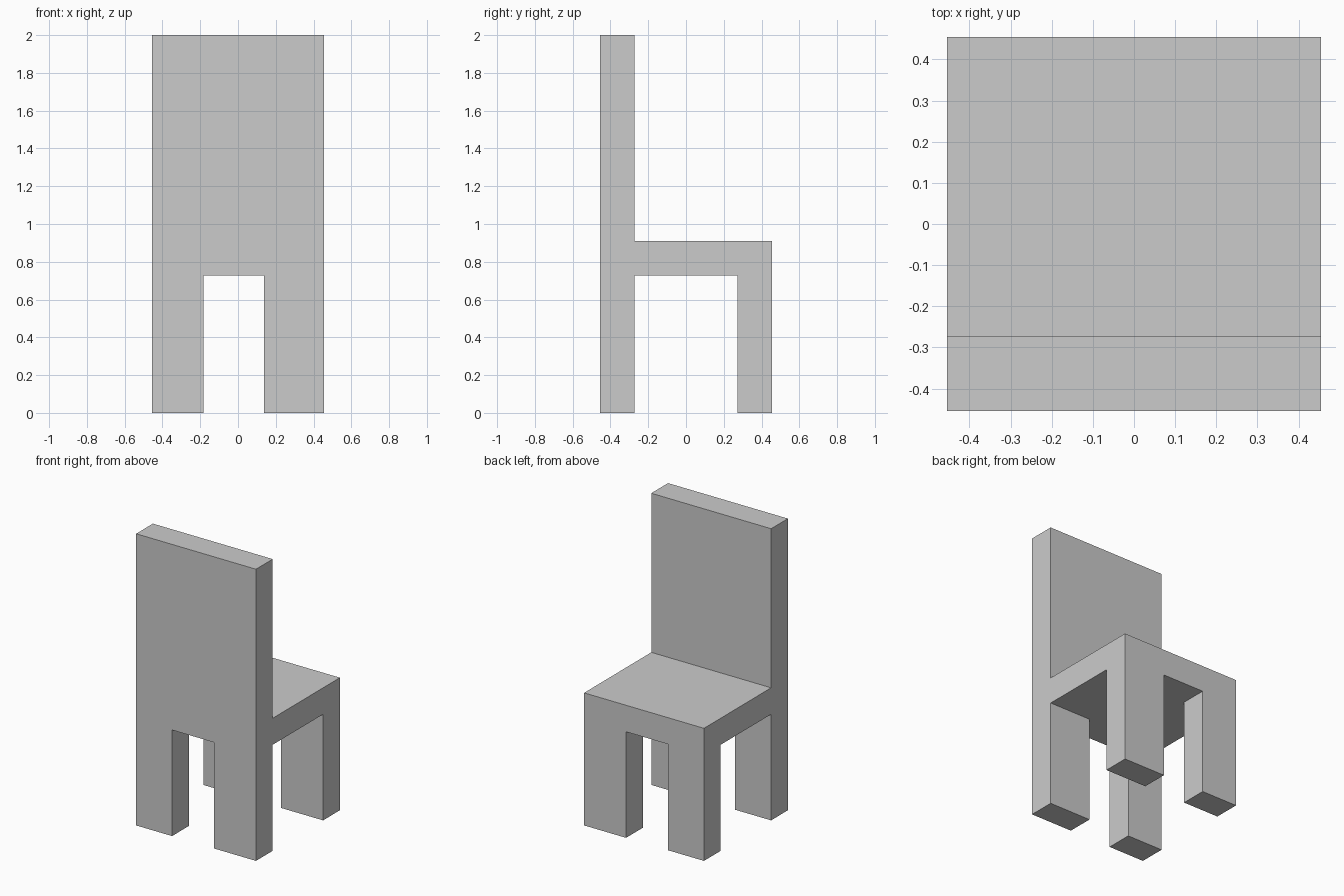
import bpy, bmesh
from mathutils import Vector, Matrix

if "Cube" in bpy.data.objects:
    bpy.data.objects.remove(bpy.data.objects["Cube"])

U = 2 / 11                    # plank thickness; the chair is 11 planks tall
HALF = 2.5 * U                # half of the square footprint
SEAT_BOTTOM, SEAT_TOP, TOP = 4 * U, 5 * U, 2.0
GAP_X = (-1.0 * U, 0.75 * U)  # slightly off-centre gap between legs
GAP_Y = (-1.5 * U, 1.5 * U)


def extrude_z(bm, test, z):
    """Extrude the faces picked by test straight to height z."""
    faces = [f for f in bm.faces if test(f.calc_center_median(), f.normal)]
    out = bmesh.ops.extrude_face_region(bm, geom=faces)["geom"]
    for v in out:
        if isinstance(v, bmesh.types.BMVert):
            v.co.z = z
    bm.normal_update()


bm = bmesh.new()

# Seat slab
bmesh.ops.create_cube(bm, size=1, matrix=(
    Matrix.Translation((0, 0, (SEAT_BOTTOM + SEAT_TOP) / 2))
    @ Matrix.Diagonal((2 * HALF, 2 * HALF, U, 1))))

# Cut lines at the leg and backrest edges
for axis, cuts in ((0, GAP_X), (1, GAP_Y)):
    for c in cuts:
        co, no = Vector(), Vector()
        co[axis], no[axis] = c, 1
        bmesh.ops.bisect_plane(bm, geom=bm.verts[:] + bm.edges[:] + bm.faces[:],
                               plane_co=co, plane_no=no)
bm.normal_update()

# Four legs
extrude_z(bm, lambda c, n: n.z < -0.9
          and not GAP_X[0] < c.x < GAP_X[1]
          and not GAP_Y[0] < c.y < GAP_Y[1], 0)

# Backrest
extrude_z(bm, lambda c, n: n.z > 0.9 and c.y < GAP_Y[0], TOP)

# Merge coplanar faces into clean panels
bmesh.ops.dissolve_limit(bm, angle_limit=0.01, verts=bm.verts[:], edges=bm.edges[:])
bmesh.ops.recalc_face_normals(bm, faces=bm.faces[:])

mesh = bpy.data.meshes.new("chair")
bm.to_mesh(mesh)
bm.free()
bpy.context.collection.objects.link(bpy.data.objects.new("chair", mesh))
